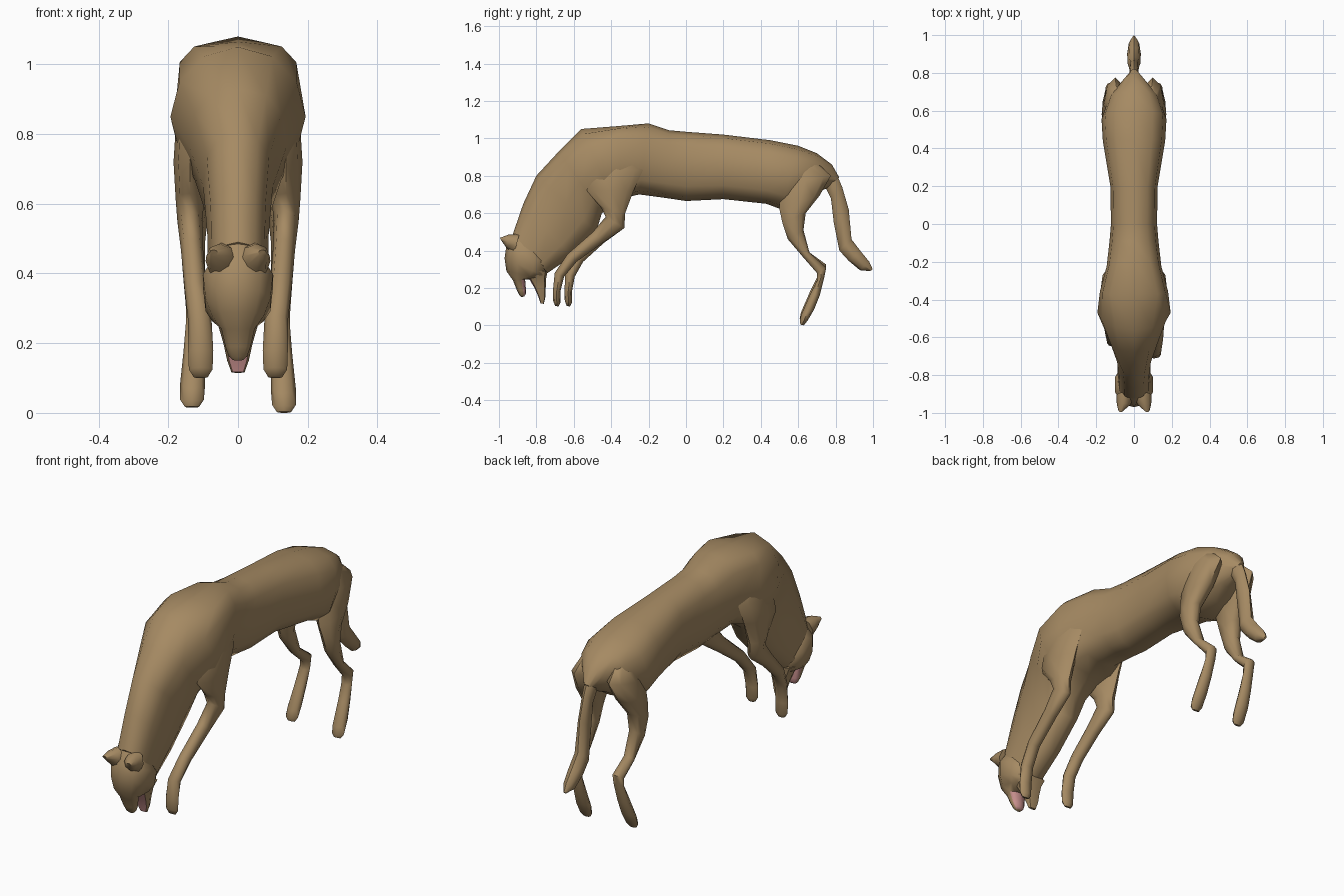
import bpy
import bmesh
import math
from mathutils import Vector

default_cube = bpy.data.objects.get("Cube")
if default_cube:
    bpy.data.objects.remove(default_cube, do_unlink=True)


def make_material(name, colour):
    mat = bpy.data.materials.new(name)
    mat.use_nodes = True
    mat.diffuse_color = colour
    mat.node_tree.nodes["Principled BSDF"].inputs["Base Color"].default_value = colour
    return mat


fur = make_material("tan_fur", (0.38, 0.255, 0.125, 1))
pink = make_material("mouth_pink", (0.58, 0.28, 0.27, 1))


def signed_power(value, power):
    return math.copysign(abs(value) ** power, value)


def loft(name, stations, sides=12, square=1.0, crease=50, side=1):
    """Skin rings; each station is front/top (y, z), back/bottom (y, z), half width,
    centre x and, where a ring differs from the rest, its own squareness."""
    bm = bmesh.new()
    rings = []
    for top_y, top_z, low_y, low_z, half_width, centre_x, *own_square in stations:
        power = own_square[0] if own_square else square
        top = Vector((centre_x * side, top_y, top_z))
        low = Vector((centre_x * side, low_y, low_z))
        middle, arm = (top + low) / 2, (top - low) / 2
        ring = []
        for i in range(sides):
            angle = math.tau * i / sides
            across = Vector((half_width * signed_power(math.sin(angle), power), 0, 0))
            ring.append(bm.verts.new(middle + arm * signed_power(math.cos(angle), power) + across))
        rings.append(ring)
    for ring, following in zip(rings, rings[1:]):
        for i in range(sides):
            j = (i + 1) % sides
            bm.faces.new((ring[i], ring[j], following[j], following[i]))
    bm.faces.new(rings[0])
    bm.faces.new(rings[-1])
    bmesh.ops.recalc_face_normals(bm, faces=bm.faces)
    mesh = bpy.data.meshes.new(name)
    bm.to_mesh(mesh)
    bm.free()
    mesh.materials.append(fur)
    obj = bpy.data.objects.new(name, mesh)
    bpy.context.collection.objects.link(obj)
    bpy.ops.object.select_all(action="DESELECT")
    obj.select_set(True)
    bpy.context.view_layer.objects.active = obj
    bpy.ops.object.shade_smooth_by_angle(angle=math.radians(crease))
    return obj


def paint_pink(obj, rule):
    obj.data.materials.append(pink)
    for face in obj.data.polygons:
        if rule(face):
            face.material_index = 1


def shifted(stations, offset):
    """Move each station by the (y, z) that offset gives for its height."""
    result = []
    for ty, tz, ly, lz, width, cx in stations:
        dy, dz = offset((tz + lz) / 2)
        result.append((ty + dy, tz + dz, ly + dy, lz + dz, width, cx))
    return result


# Trunk with boxy shoulders and narrow lowered neck, from rump to nape
loft("body", [
    (.82, .79, .77, .74, .02, 0),
    (.78, .86, .70, .71, .065, 0),
    (.70, .92, .62, .66, .135, 0),
    (.60, .96, .51, .62, .172, 0),
    (.45, .99, .43, .65, .165, 0),
    (.20, 1.02, .20, .675, .125, 0),
    (0, 1.035, 0, .665, .122, 0),
    (-.09, 1.043, -.10, .68, .13, 0),
    (-.20, 1.08, -.25, .70, .145, 0, .75),
    (-.37, 1.065, -.34, .68, .18, 0, .52),
    (-.56, 1.05, -.38, .65, .194, 0, 1),
    (-.68, .93, -.45, .60, .14, 0),
    (-.80, .80, -.48, .50, .10, 0),
    (-.87, .65, -.61, .37, .088, 0),
    (-.925, .49, -.74, .28, .085, 0),
], square=0.8)

# Head with upper muzzle, pink on the roof of the mouth
head = loft("head", [
    (-.925, .485, -.78, .42, .06, 0),
    (-.96, .43, -.74, .33, .105, 0),
    (-.97, .36, -.75, .26, .097, 0),
    (-.96, .29, -.78, .25, .077, 0),
    (-.925, .24, -.86, .245, .05, 0),
    (-.905, .19, -.855, .185, .037, 0),
    (-.89, .16, -.857, .165, .027, 0),
    (-.88, .15, -.865, .155, .015, 0),
], sides=10, square=0.85)
paint_pink(head, lambda face: face.normal.y > 0.5 and face.center.z < 0.24)

# Open lower jaw, pink on the inside
jaw = loft("lower_jaw", [
    (-.86, .29, -.74, .29, .08, 0),
    (-.845, .26, -.748, .25, .058, 0),
    (-.81, .20, -.75, .20, .042, 0),
    (-.788, .15, -.752, .15, .031, 0),
    (-.778, .118, -.76, .115, .019, 0),
], sides=8, square=0.6)
paint_pink(jaw, lambda face: face.normal.y < -0.6)

# Tail hanging behind the rump
loft("tail", [
    (.74, .87, .70, .78, .025, 0),
    (.805, .81, .75, .73, .03, 0),
    (.835, .74, .775, .68, .024, 0),
    (.87, .62, .79, .55, .026, 0),
    (.885, .46, .82, .40, .035, 0),
    (.935, .395, .87, .345, .036, 0),
    (.98, .34, .93, .295, .028, 0),
    (.998, .30, .985, .29, .006, 0),
], sides=8)

front_leg = [
    (-.46, .93, -.32, .93, .02, .13),
    (-.51, .83, -.23, .83, .04, .138),
    (-.53, .72, -.28, .72, .048, .137),
    (-.455, .63, -.325, .60, .041, .138),
    (-.43, .58, -.33, .52, .036, .138),
    (-.49, .50, -.44, .44, .032, .132),
    (-.60, .38, -.55, .34, .031, .123),
    (-.645, .28, -.595, .26, .034, .11),
    (-.65, .18, -.61, .18, .036, .107),
    (-.648, .13, -.61, .12, .034, .107),
    (-.638, .105, -.62, .10, .02, .107),
]
hind_leg = [
    (.54, .89, .70, .87, .03, .09),
    (.50, .75, .775, .80, .058, .10),
    (.50, .62, .715, .695, .056, .114),
    (.515, .55, .64, .60, .043, .128),
    (.545, .46, .628, .51, .035, .13),
    (.63, .36, .66, .39, .031, .125),
    (.70, .28, .75, .31, .03, .12),
    (.70, .24, .74, .26, .029, .12),
    (.665, .17, .715, .16, .031, .125),
    (.615, .055, .685, .085, .036, .13),
    (.608, .02, .65, .025, .034, .132),
    (.613, .004, .63, 0, .02, .132),
]
ear = [
    (-.89, .49, -.92, .38, .048, .045),
    (-.95, .485, -.96, .415, .037, .054),
    (-.995, .468, -.985, .45, .012, .07),
]

# Paired parts: the left forefoot reaches further, the right hind foot is lifted
for label, side in (("left", 1), ("right", -1)):
    reach = -0.062 if side > 0 else 0
    lift = 0 if side > 0 else 0.015
    fore = shifted(front_leg, lambda z: (reach * min(1, max(0, (.5 - z) / .25)), 0))
    hind = shifted(hind_leg, lambda z: (0, lift * (z < .3)))
    loft(label + "_front_leg", fore, sides=8, crease=60, side=side)
    loft(label + "_hind_leg", hind, sides=8, crease=60, side=side)
    loft(label + "_ear", ear, sides=8, crease=60, side=side)
